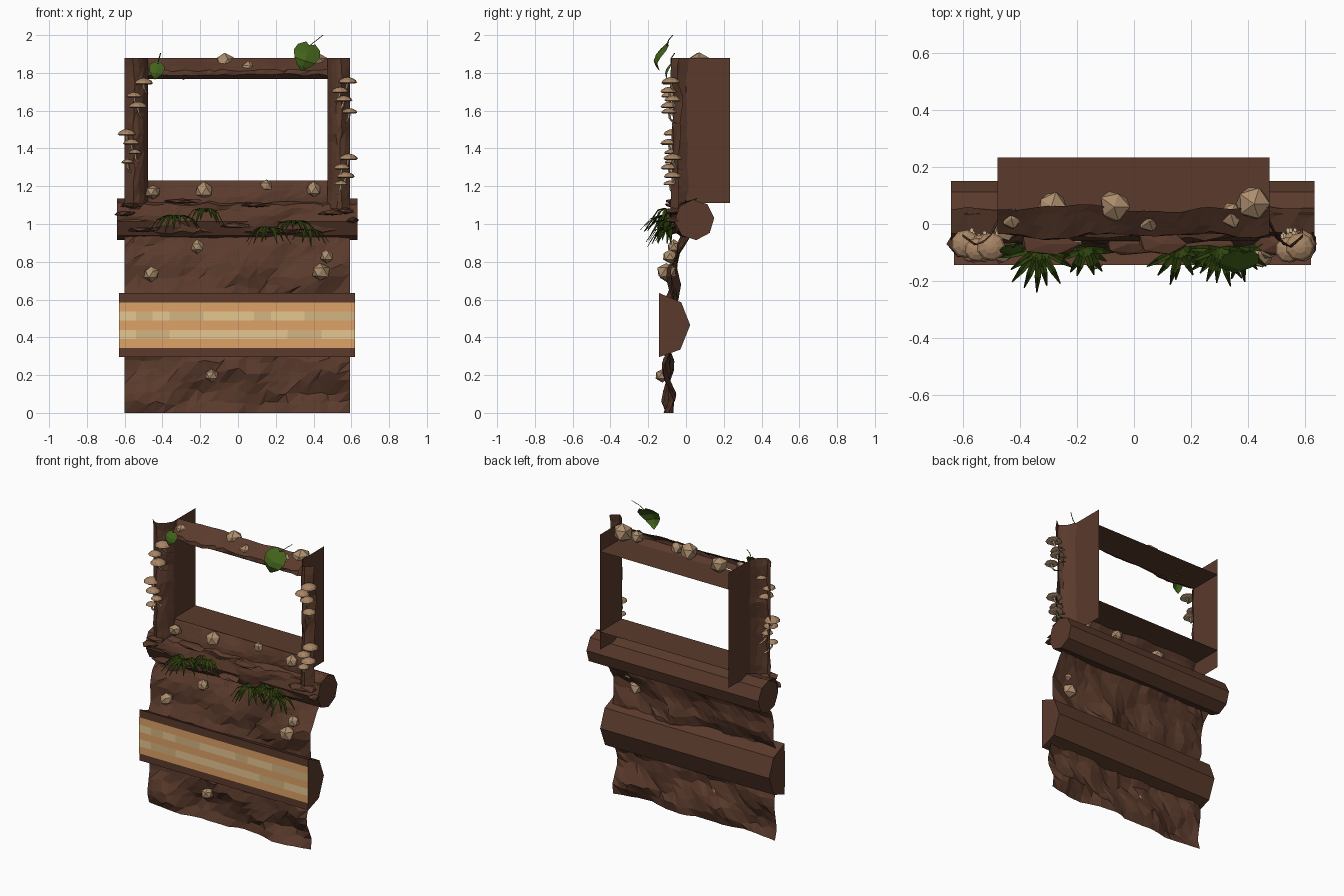
import bpy, bmesh, math, random
from mathutils import Vector, noise

if "Cube" in bpy.data.objects:
    bpy.data.objects.remove(bpy.data.objects["Cube"])
random.seed(4)


def mat(name, r, g, b):
    m = bpy.data.materials.new(name)
    m.diffuse_color = (r, g, b, 1)
    m.use_nodes = True
    m.node_tree.nodes["Principled BSDF"].inputs["Base Color"].default_value = m.diffuse_color
    return m


SOIL = mat("soil_brown", 0.103, 0.043, 0.025)
ROCK = mat("stone_beige", 0.42, 0.27, 0.155)
CAP = mat("mushroom_cap", 0.39, 0.235, 0.13)
STEM = mat("mushroom_stem", 0.56, 0.44, 0.26)
FERN = mat("fern_green", 0.028, 0.056, 0.004)
LEAF = mat("leaf_green", 0.055, 0.122, 0.011)
ORANGE = mat("wood_orange", 0.73, 0.36, 0.14)
TAN = mat("wood_tan", 0.79, 0.57, 0.28)
TAN2 = mat("wood_dull_tan", 0.66, 0.46, 0.22)


def make(name, verts, faces, mats, idx=None):
    me = bpy.data.meshes.new(name)
    me.from_pydata([tuple(v) for v in verts], [], faces)
    ob = bpy.data.objects.new(name, me)
    bpy.context.collection.objects.link(ob)
    for m in mats:
        me.materials.append(m)
    if idx:
        for p, i in zip(me.polygons, idx):
            p.material_index = i
    me.update()
    return ob


def grid_faces(nu, nv):
    w = nu + 1
    return [(j * w + i, j * w + i + 1, (j + 1) * w + i + 1, (j + 1) * w + i)
            for j in range(nv) for i in range(nu)]


def interp(pts, t):
    for (a, ya), (b, yb) in zip(pts, pts[1:]):
        if t <= b:
            return ya + (yb - ya) * (t - a) / (b - a)
    return pts[-1][1]


def sheet(name, x0, x1, z0, z1, nx, nz, depth, amp, seed):
    """Bumpy faceted sheet; depth(u, v) gives y."""
    verts = []
    for j in range(nz + 1):
        for i in range(nx + 1):
            u, v = i / nx, j / nz
            if 0 < i < nx:
                u += random.uniform(-.3, .3) / nx
            if 0 < j < nz:
                v += random.uniform(-.3, .3) / nz
            x, z = x0 + (x1 - x0) * u, z0 + (z1 - z0) * v
            n = noise.noise(Vector((x * 4, seed, z * 6))) \
                + .35 * noise.noise(Vector((x * 10, seed, z * 13)))
            verts.append((x, depth(u, v) + amp * n, z))
    faces = []
    for a, b, c, d in grid_faces(nx, nz):
        faces += [(a, b, c), (a, c, d)]
    return make(name, verts, faces, [SOIL])


def prism(name, profile, x0, x1):
    """Extrude a (y, z) profile along x."""
    n = len(profile)
    verts = [(x, y, z) for x in (x0, x1) for y, z in profile]
    faces = [(i, (i + 1) % n, n + (i + 1) % n, n + i) for i in range(n)]
    faces += [tuple(range(n))[::-1], tuple(range(n, 2 * n))]
    return make(name, verts, faces, [SOIL])


# Soil wall below the window
wall = [(0, -.095), (.28, -.095), (.6, -.075), (.8, -.06), (.88, -.035), (.95, .0), (1, .02)]
sheet("soil_wall", -.6, .592, 0, 1.0, 22, 18, lambda u, v: interp(wall, v), .055, 1)

# Soil border round the window
side = [(0, -.035), (.4, -.075), (.75, -.05), (1, .005)]
sheet("left_soil_column", -.6, -.477, 1.08, 1.88, 5, 16, lambda u, v: interp(side, u), .03, 2)
sheet("right_soil_column", .475, .592, 1.08, 1.88, 5, 16, lambda u, v: interp(side, 1 - u), .03, 3)
lintel = [(0, .0), (.15, -.045), (.4, -.045), (.7, .01), (1, .055)]
sheet("top_soil_strip", -.477, .475, 1.768, 1.88, 24, 5, lambda u, v: interp(lintel, v), .03, 4)
sill = [(0, -.02), (.5, -.01), (1, .03)]
sheet("sill_soil_strip", -.477, .475, 1.08, 1.23, 24, 5, lambda u, v: interp(sill, v), .03, 5)

# Thin boards lining the window opening
for name, x in (("left_window_board", -.478), ("right_window_board", .475)):
    make(name, [(x, 0, 1.11), (x, .232, 1.11), (x, .232, 1.88), (x, 0, 1.88)],
         [(0, 1, 2, 3)], [SOIL])
for name, z in (("window_sill_board", 1.23), ("window_top_board", 1.768)):
    make(name, [(-.478, 0, z), (.475, 0, z), (.475, .232, z), (-.478, .232, z)],
         [(0, 1, 2, 3)], [SOIL])

# Upper round log with bark on its front
prism("upper_log", [(.045 + .105 * math.cos(math.radians(a)), 1.022 + .108 * math.sin(math.radians(a)))
                    for a in range(5, 365, 45)], -.64, .632)
bark = [(0, .0), (.15, -.04), (.5, -.055), (.8, -.05), (.92, -.03), (1, .05)]
sheet("upper_log_bark", -.64, .632, .93, 1.135, 26, 7, lambda u, v: interp(bark, v), .04, 6)

# Lower split log with a cut, striped front
prism("lower_split_log", [(-.143, .295), (-.03, .335), (.022, .465), (-.025, .585), (-.143, .635)], -.63, .62)
verts, faces, idx = [], [], []
for r in range(5):
    z0, z1 = .343 + .0484 * r, .343 + .0484 * (r + 1)
    for c in range(14):
        x0, x1 = -.63 + c * 1.25 / 14, -.63 + (c + 1) * 1.25 / 14
        k = len(verts)
        verts += [(x0, -.146, z0), (x1, -.146, z0), (x1, -.146, z1), (x0, -.146, z1)]
        faces.append((k, k + 1, k + 2, k + 3))
        idx.append(0 if r % 2 == 0 else random.choice((1, 1, 2)))
make("cut_wood_stripes", verts, faces, [ORANGE, TAN, TAN2], idx)


def blob(name, loc, scale, m, jitter=.14):
    bm = bmesh.new()
    bmesh.ops.create_icosphere(bm, subdivisions=1, radius=1.06)
    for v in bm.verts:
        v.co *= 1 + random.uniform(-jitter, jitter)
        v.co = Vector([c * s for c, s in zip(v.co, scale)]) + Vector(loc)
    ob = make(name, [], [], [m])
    bm.to_mesh(ob.data)
    bm.free()


# Stones: x, y, z, radius
for x, y, z, r in [(-.29, .06, 1.82, .053), (-.07, .06, 1.85, .055), (.055, .01, 1.82, .04),
                   (.42, .07, 1.85, .063), (.34, .03, 1.83, .045), (-.45, -.02, 1.17, .038),
                   (-.18, .0, 1.175, .047), (.15, .015, 1.2, .035), (.40, .0, 1.18, .042),
                   (-.215, -.065, .88, .036), (-.46, -.1, .735, .04), (.47, -.085, .83, .036),
                   (.435, -.105, .745, .05), (-.14, -.125, .2, .036), (-.43, .02, 1.83, .04)]:
    blob("stone", (x, y, z), (r, r, r * .95), ROCK)

# Flat bark ledges on the upper log
for x, z, w in [(-.6, 1.055, .05), (-.56, 1.1, .06), (-.3, 1.12, .1), (-.02, .99, .09), (.1, 1.1, .09),
                (.25, .96, .1), (.5, 1.06, .07), (.61, 1.02, .035), (.57, 1.07, .05), (-.5, .97, .08)]:
    blob("bark_ledge", (x, -.07, z), (w, .045, .014), SOIL, .22)


def tube(name, pts, r, m, n=5):
    verts = [(p[0] + r * math.cos(2 * math.pi * k / n), p[1] + r * math.sin(2 * math.pi * k / n), p[2])
             for p in pts for k in range(n)]
    faces = [(j * n + k, j * n + (k + 1) % n, (j + 1) * n + (k + 1) % n, (j + 1) * n + k)
             for j in range(len(pts) - 1) for k in range(n)]
    make(name, verts, faces, [m])


def mushroom(x, y, z, r, n=9):
    prof = [(.25, -.1), (.8, -.12), (1, 0), (.85, .25), (.45, .47), (.12, .54)]
    verts = [(x + r * a * math.cos(2 * math.pi * k / n), y + r * a * math.sin(2 * math.pi * k / n), z + r * h)
             for a, h in prof for k in range(n)]
    faces = [(j * n + k, j * n + (k + 1) % n, (j + 1) * n + (k + 1) % n, (j + 1) * n + k)
             for j in range(len(prof) - 1) for k in range(n)]
    idx = [1 if j == 0 else 0 for j in range(len(prof) - 1) for k in range(n)]
    faces.append(tuple(range((len(prof) - 1) * n, len(prof) * n)))
    make("mushroom_cap", verts, faces, [CAP, STEM], idx + [0])
    s = -.015 if x > 0 else .015
    tube("mushroom_stem", [(x, y, z), (x + s * .3, y + .005, z - .03), (x + s, y + .02, z - .05),
                           (x + s * 1.5, y + .05, z - .058)], .007, STEM)


# Mushroom clusters on both columns
for x, y, z, r in [(-.50, -.08, 1.745, .05), (-.55, -.09, 1.675, .042), (-.53, -.085, 1.62, .05),
                   (-.59, -.07, 1.475, .05), (-.565, -.09, 1.425, .046), (-.545, -.08, 1.375, .036),
                   (-.585, -.08, 1.325, .034), (.58, -.08, 1.75, .05), (.54, -.09, 1.70, .046),
                   (.56, -.07, 1.655, .045), (.59, -.09, 1.59, .042), (.585, -.07, 1.345, .05),
                   (.55, -.09, 1.295, .044), (.57, -.07, 1.25, .048), (.545, -.085, 1.21, .036)]:
    mushroom(x, y, z, r)


def fern(cx, cy, cz, length, count):
    verts, faces = [], []
    for b in range(count):
        a = math.radians(-88 + 176 * b / (count - 1) + random.uniform(-8, 8))
        L = length * random.uniform(.8, 1.1)
        drop = random.uniform(.02, .08)
        d, s = Vector((math.sin(a), -math.cos(a), 0)), Vector((math.cos(a), math.sin(a), 0))
        k = len(verts)
        for t, w in ((0, .005), (.3, .012), (.65, .011), (1, .002)):
            p = Vector((cx, cy, cz + .11 * t - (drop + .11) * t * t)) + d * L * t
            verts += [p - s * w, p + Vector((0, 0, -.004)), p + s * w]
        faces += [tuple(k + q for q in f) for f in grid_faces(2, 3)]
    make("fern", verts, faces, [FERN])


# Ferns hanging off the upper log
for x, z, L, n in [(-.33, 1.03, .145, 11), (-.17, 1.065, .1, 8), (.16, .97, .13, 9), (.30, 1.0, .13, 11),
                   (.37, .955, .11, 8)]:
    fern(x, -.085, z, L, n)


def leaf(name, top, tip, width, bow, stem_end):
    """Heart-shaped folded blade, bowed towards the front."""
    top, tip = Vector(top), Vector(tip)
    side = (tip - top).cross(Vector((0, -1, 0))).normalized()
    verts = []
    for t, w in ((0, .35), (.15, .85), (.35, 1), (.6, .8), (.82, .42), (1, .03)):
        c = top.lerp(tip, t) + Vector((0, -bow * math.sin(math.pi * t), 0))
        up = (top - tip) * (.1 * (1 - t) ** 2)
        for q in (-1, -.55, 0, .55, 1):
            verts.append(c + side * width * w * q + up * abs(q) + Vector((0, .3 * width * w * abs(q), 0)))
    make(name, verts, grid_faces(4, 5), [LEAF])
    e = Vector(stem_end)
    tube(name + "_stem", [top, top.lerp(e, .5) + Vector((0, -.008, 0)), e], .003, LEAF, 4)


leaf("large_leaf", (.38, -.10, 1.945), (.335, -.14, 1.81), .073, .05, (.45, -.07, 2.0))
leaf("small_leaf", (-.425, -.08, 1.85), (-.44, -.1, 1.765), .042, .02, (-.41, -.06, 1.905))
